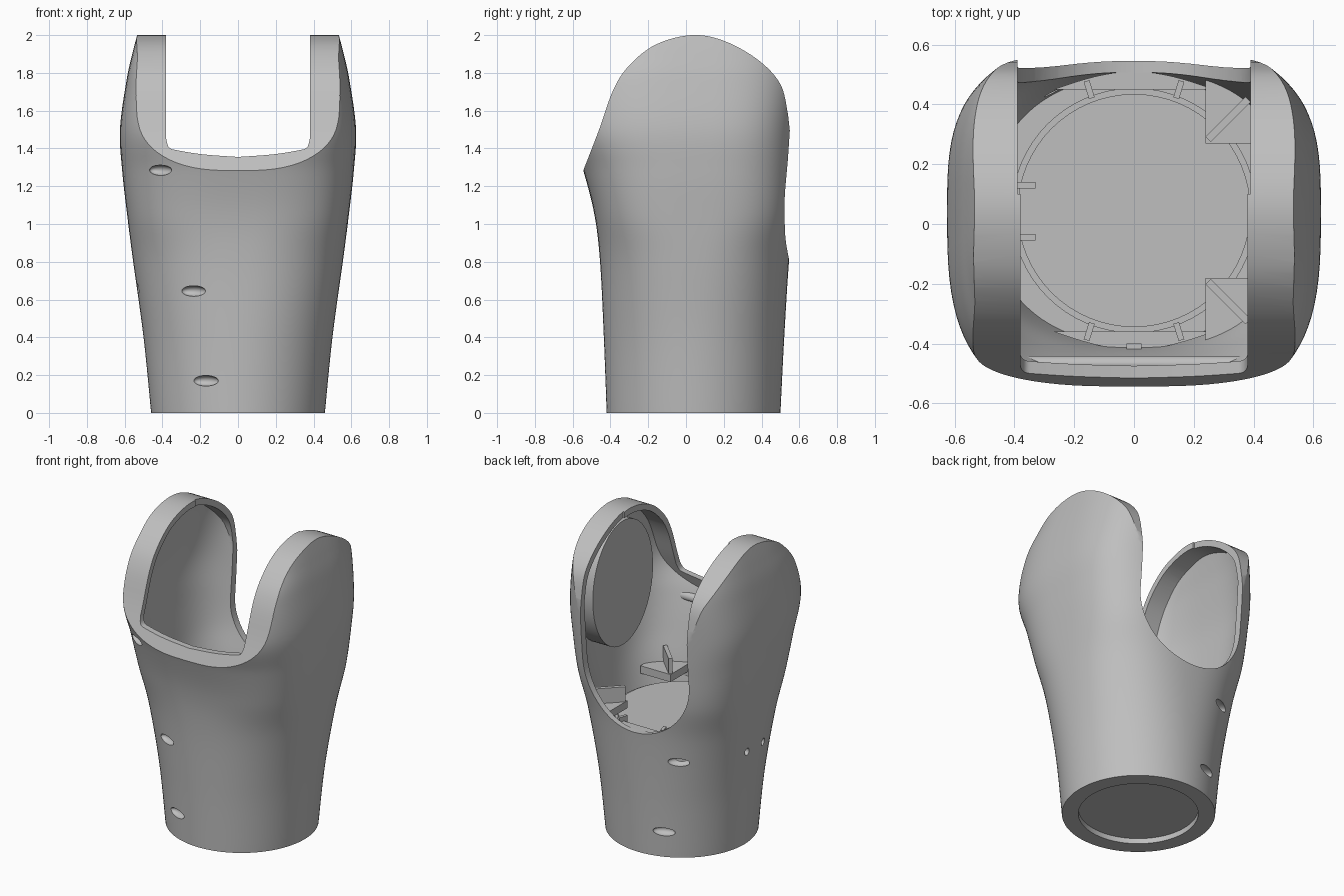
import bpy, bmesh, math
from mathutils import Matrix, Vector

if "Cube" in bpy.data.objects:
    bpy.data.objects.remove(bpy.data.objects["Cube"])

grey = bpy.data.materials.new("plain grey")
grey.use_nodes = True
grey.diffuse_color = (0.52, 0.52, 0.52, 1)
grey.node_tree.nodes["Principled BSDF"].inputs["Base Color"].default_value = (0.52, 0.52, 0.52, 1)

YC = 0.045


def make(name, bm):
    bmesh.ops.recalc_face_normals(bm, faces=bm.faces)
    mesh = bpy.data.meshes.new(name)
    bm.to_mesh(mesh)
    bm.free()
    ob = bpy.data.objects.new(name, mesh)
    bpy.context.collection.objects.link(ob)
    mesh.materials.append(grey)
    return ob


def spline(rows, steps):
    """Smooth rows of numbers with a Catmull-Rom curve."""
    out = []
    for i in range(len(rows) - 1):
        quad = [rows[max(i - 1, 0)], rows[i], rows[i + 1], rows[min(i + 2, len(rows) - 1)]]
        for s in range(steps):
            t = s / steps
            out.append([b + 0.5 * t * (c - a + t * (2*a - 5*b + 4*c - d + t * (3*(b - c) + d - a)))
                        for a, b, c, d in zip(*quad)])
    return out + [list(rows[-1])]


def loft(name, rows, sides=96):
    """Stack rounded-square rings: height, half width, front depth, back depth, squareness."""
    bm = bmesh.new()
    rings = []
    for z, hx, hf, hb, n in rows:
        ring = []
        for k in range(sides):
            a = math.tau * k / sides
            c, s = math.cos(a), math.sin(a)
            x = hx * math.copysign(abs(c) ** (2 / n), c)
            y = (hb if s > 0 else hf) * math.copysign(abs(s) ** (2 / n), s)
            ring.append(bm.verts.new((x, y + YC, z)))
        rings.append(ring)
    for low, high in zip(rings, rings[1:]):
        for k in range(sides):
            j = (k + 1) % sides
            bm.faces.new((low[k], low[j], high[j], high[k]))
    bm.faces.new(rings[0][::-1])
    bm.faces.new(rings[-1])
    return make(name, bm)


def prism(name, points, axis, start, end):
    """Extrude a flat outline along x, y or z."""
    place = {"x": lambda u, v, w: (w, u, v), "y": lambda u, v, w: (u, w, v),
             "z": lambda u, v, w: (u, v, w)}[axis]
    bm = bmesh.new()
    face = bm.faces.new([bm.verts.new(place(u, v, start)) for u, v in points])
    moved = bmesh.ops.extrude_face_region(bm, geom=[face])["geom"]
    shift = Vector(place(0, 0, end - start))
    bmesh.ops.translate(bm, vec=shift, verts=[g for g in moved if isinstance(g, bmesh.types.BMVert)])
    return make(name, bm)


def ellipse(u, v, ru, rv, n=64):
    return [(u + ru * math.cos(math.tau * k / n), v + rv * math.sin(math.tau * k / n)) for k in range(n)]


def box(name, centre, size, turn=0):
    bm = bmesh.new()
    bmesh.ops.create_cube(bm, size=1, matrix=Matrix.Translation(centre)
                          @ Matrix.Rotation(turn, 4, "Z") @ Matrix.Diagonal((*size, 1)))
    return make(name, bm)


def boolean(ob, cutter, operation="DIFFERENCE"):
    mod = ob.modifiers.new("cut", "BOOLEAN")
    mod.object, mod.operation, mod.solver = cutter, operation, "EXACT"
    bpy.context.view_layer.objects.active = ob
    bpy.ops.object.modifier_apply(modifier=mod.name)
    bpy.data.objects.remove(cutter)


def smooth(ob):
    bpy.ops.object.select_all(action="DESELECT")
    ob.select_set(True)
    bpy.context.view_layer.objects.active = ob
    bpy.ops.object.shade_smooth_by_angle(angle=math.radians(32))


# Outer shell, round at the foot and square at the top
outer = spline([(0, .46, .465, .455, 2), (.4, .50, .48, .475, 2.1), (.8, .555, .50, .50, 2.4),
                (1.05, .587, .53, .525, 2.9), (1.28, .613, .588, .54, 3), (1.5, .625, .66, .55, 3.1),
                (1.75, .592, .64, .575, 3.1), (1.9, .56, .53, .56, 3.1), (2.05, .52, .45, .5, 3.1)], 8)
shell = loft("shell", outer)

# Side outline: sloped front lip and rounded ears
arc = spline([(-.547, 1.275), (-.46, 1.5), (-.385, 1.71), (-.3, 1.84), (-.16, 1.95), (.03, 2.0),
              (.2, 1.97), (.38, 1.87), (.5, 1.74), (.54, 1.58)], 6)
side = [(-.8, -.1), (-.8, .6), (-.57, 1.21)] + arc + [(.56, 1.4), (.75, 1.2), (.75, -.1)]
boolean(shell, prism("ear_outline", side, "x", -1, 1), "INTERSECT")

# Thin-walled hollow, kept inside a narrow rim around each ear
inner = [(z, hx - .045, hf - .042, hb - .038, n) for z, hx, hf, hb, n in outer if z > .58]
hollow = loft("hollow", inner)
inset = [(y * .93 + .002, 1.2 + (z - 1.2) * .95) for y, z in arc]
inner_side = [(-.7, .4), (-.7, 1.2)] + inset + [(.515, 1.3), (.7, 1.1), (.7, .4)]
boolean(hollow, prism("inner_outline", inner_side, "x", -1, 1), "INTERSECT")
boolean(shell, hollow)

# Front opening with softly curved sill
half = spline([(0, 1.355), (.18, 1.368), (.32, 1.39), (.365, 1.405), (.38, 1.45)], 5)
sill = [(-x, z) for x, z in half[:0:-1]] + half
boolean(shell, prism("front_opening", [(-.38, 2.3)] + sill + [(.38, 2.3)], "y", -1, .2))

# Back opening with a round bottom
bowl = [(-.39 * math.cos(math.pi * k / 40), 1.2 - .39 * math.sin(math.pi * k / 40)) for k in range(41)]
boolean(shell, prism("back_opening", [(-.39, 2.3)] + bowl + [(.39, 2.3)], "y", .1, 1))

# Shallow recess under the foot
boolean(shell, prism("foot_recess", ellipse(0, .04, .36, .36), "z", -.1, .035))


def dimple(x, y, z, length, height):
    """Sink an oval hole into the wall, facing away from the axis."""
    bm = bmesh.new()
    turn = math.atan2(y - YC, x)
    bmesh.ops.create_uvsphere(bm, u_segments=24, v_segments=12, radius=1, matrix=Matrix.Translation((x, y, z))
                              @ Matrix.Rotation(turn, 4, "Z") @ Matrix.Diagonal((.035, length, height, 1)))
    boolean(shell, make("dimple", bm))


# Screw holes on the right half, two small ones on the right side
for x, y, z in ((-.41, -.475, 1.285), (-.235, -.41, .645), (-.17, -.395, .17),
                (-.28, .47, .66), (-.17, .47, .17)):
    dimple(x, y, z, .07, .028)
for y in (-.05, .12):
    dimple(-.53, y, .66, .02, .025)
smooth(shell)

# Round floor on a short column, with a stepped edge
smooth(prism("floor_ring", ellipse(0, YC, .41, .41), "z", .55, .765))
smooth(prism("floor_plate", ellipse(0, YC, .39, .39), "z", .74, .775))

# Oval pad inside the left ear
smooth(prism("ear_pad", ellipse(.075, 1.51, .315, .41), "x", .41, .54))


def fit(ob):
    """Trim an inner part to the hollow, just sunk into its wall."""
    boolean(ob, loft("fit", [(z, hx + .01, hf + .01, hb + .01, n) for z, hx, hf, hb, n in inner]), "INTERSECT")
    smooth(ob)


# Rounded bar behind the front sill
fit(prism("sill_bar", ellipse(-.467, 1.24, .026, .026, 20), "x", -.42, .42))

# Curved ledges with small struts, front and back
for name, s in (("front", -1), ("back", 1)):
    edge = [(-.27 + .54 * k / 16, YC + s * (.405 + .06 * math.sin(math.pi * k / 16))) for k in range(17)]
    fit(prism(name + "_ledge", edge, "z", .77, .81))
    for x in (-.15, .15):
        fit(box(name + "_strut", (x, YC + s * .405, .80), (.02, .06, .08), s * x * -2))

# Corner brackets on the left with upright diagonal plates
for name, y, s in (("front", -.29, -1), ("back", .38, 1)):
    fit(box(name + "_bracket", (.35, y, .825), (.22, .22, .05)))
    fit(box(name + "_bracket_plate", (.315, y - s * .03, .88), (.19, .025, .14), s * math.pi / 4))

# Small pegs and catch
for y in (-.045, .13):
    fit(box("side_peg", (-.43, y, .86), (.2, .022, .04)))
fit(box("front_catch", (0, -.42, .84), (.05, .04, .06)))
